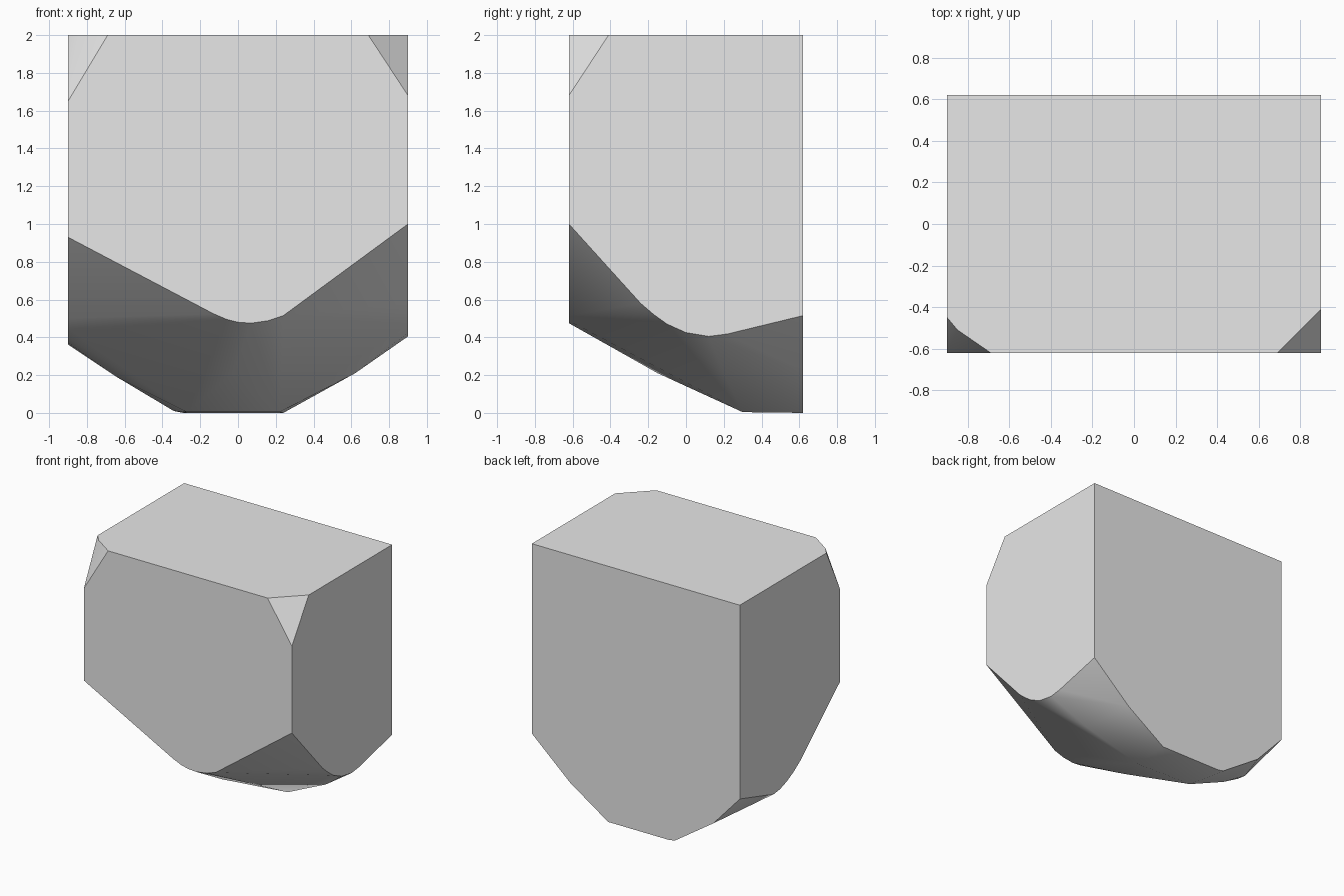
import bpy
import bmesh
import math

# Remove the default cube only
default_cube = bpy.data.objects.get("Cube")
if default_cube:
    bpy.data.objects.remove(default_cube, do_unlink=True)

HALF_WIDTH, HALF_DEPTH, HEIGHT = 0.9, 0.62, 2.0


def make_material(name, colour):
    material = bpy.data.materials.new(name)
    material.use_nodes = True
    material.diffuse_color = colour
    shader = next(n for n in material.node_tree.nodes if n.type == "BSDF_PRINCIPLED")
    shader.inputs["Base Color"].default_value = colour
    return material


def on_side(x, outline):
    """Place (y, z) outline points on a wall of constant x."""
    return [(x, y, z) for y, z in outline]


def on_wall(y, outline):
    """Place (x, z) outline points on a wall of constant y."""
    return [(x, y, z) for x, z in outline]


def convex_block(name, points, material):
    bm = bmesh.new()
    for point in points:
        bm.verts.new(point)
    hull = bmesh.ops.convex_hull(bm, input=bm.verts[:])
    loose = {g for g in hull["geom_interior"] + hull["geom_unused"]
             if isinstance(g, bmesh.types.BMVert)}
    bmesh.ops.delete(bm, geom=list(loose), context="VERTS")
    # Merge the coplanar triangles into clean flat walls
    bmesh.ops.dissolve_limit(bm, angle_limit=math.radians(0.5),
                             verts=bm.verts[:], edges=bm.edges[:])
    bmesh.ops.recalc_face_normals(bm, faces=bm.faces[:])
    mesh = bpy.data.meshes.new(name)
    bm.to_mesh(mesh)
    bm.free()
    mesh.materials.append(material)
    block = bpy.data.objects.new(name, mesh)
    bpy.context.collection.objects.link(block)
    return block


# Lower edge of each upright wall
front_edge = [(-0.9, 0.93), (-0.13, 0.525), (-0.06, 0.495), (0, 0.48),
              (0.07, 0.475), (0.16, 0.488), (0.24, 0.515), (0.9, 1)]
back_edge = [(-0.9, 0.484), (-0.67, 0.232), (-0.34, 0.01), (-0.29, 0),
             (0.24, 0), (0.57, 0.22), (0.9, 0.515)]
left_edge = [(-0.24, 0.58), (-0.17, 0.52), (-0.1, 0.47), (0, 0.425),
             (0.12, 0.405), (0.22, 0.418)]
right_edge = [(-0.32, 0.665), (-0.13, 0.5), (-0.05, 0.445), (0.04, 0.4),
              (0.12, 0.372), (0.2, 0.362)]

# Ridge points of the worn underside
underside = [(0.62, 0.2, 0.21), (-0.65, 0.25, 0.195), (-0.03, -0.15, 0.21),
             (0.22, 0.3, 0.004), (-0.27, 0.32, 0.004)]

# Top outline, with both front corners chipped off
top_outline = [(HALF_WIDTH, HALF_DEPTH), (-HALF_WIDTH, HALF_DEPTH),
               (-HALF_WIDTH, -0.45), (-0.85, -0.51), (-0.69, -HALF_DEPTH),
               (0.69, -HALF_DEPTH), (HALF_WIDTH, -0.41)]
chip_bottoms = on_wall(-HALF_DEPTH, [(-HALF_WIDTH, 1.65), (HALF_WIDTH, 1.68)])

block_points = (
    on_wall(-HALF_DEPTH, front_edge)
    + on_wall(HALF_DEPTH, back_edge)
    + on_side(HALF_WIDTH, left_edge)
    + on_side(-HALF_WIDTH, right_edge)
    + underside
    + [(x, y, HEIGHT) for x, y in top_outline]
    + chip_bottoms
)

stone_grey = make_material("light grey", (0.8, 0.8, 0.8, 1))
block = convex_block("stone_block", block_points, stone_grey)

# Soft underside, crisp wall edges
bpy.ops.object.select_all(action="DESELECT")
block.select_set(True)
bpy.context.view_layer.objects.active = block
bpy.ops.object.shade_smooth_by_angle(angle=math.radians(30))
